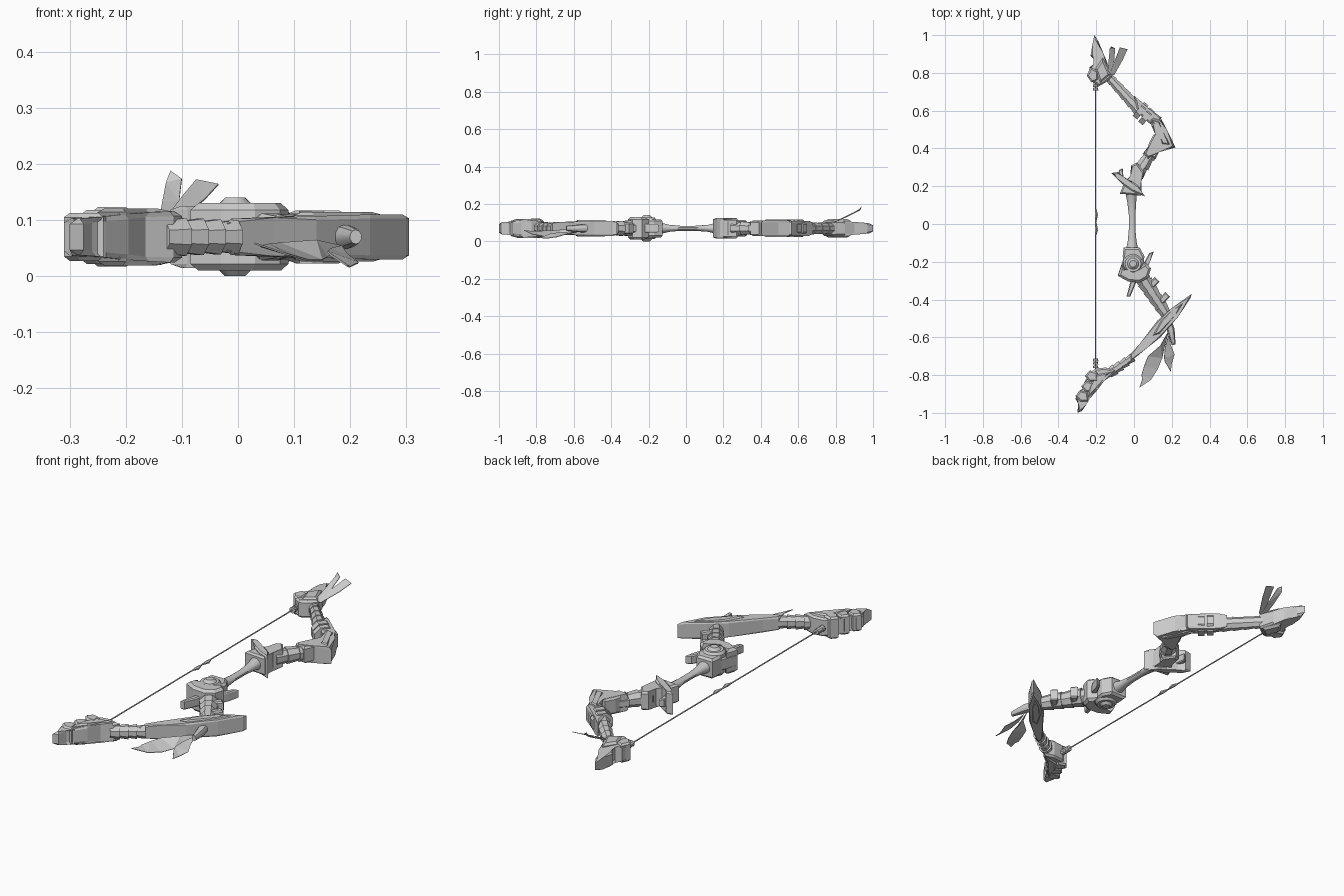
import bpy, bmesh, math
from mathutils import Vector

ZC = 0.07
mat = bpy.data.materials.new("plain grey")
mat.diffuse_color = (0.6, 0.6, 0.6, 1)


def add(name, bm, smooth=False):
    bmesh.ops.recalc_face_normals(bm, faces=bm.faces)
    me = bpy.data.meshes.new(name)
    bm.to_mesh(me)
    bm.free()
    me.materials.append(mat)
    ob = bpy.data.objects.new(name, me)
    bpy.context.collection.objects.link(ob)
    if smooth:
        bpy.context.view_layer.objects.active = ob
        ob.select_set(True)
        bpy.ops.object.shade_smooth_by_angle(angle=math.radians(35))
        ob.select_set(False)
    return ob


def plate(name, pts, half, bevel=0.008, end_half=None, axis=None):
    """Outline extruded symmetrically about ZC; thickness may taper along axis=(start, end)."""
    bm = bmesh.new()

    def h(p):
        if not axis:
            return half
        a, b = Vector(axis[0]), Vector(axis[1])
        t = (Vector(p) - a).dot(b - a) / (b - a).length_squared
        return half + (end_half - half) * min(1, max(0, t))
    lo = [bm.verts.new((x, y, ZC - h((x, y)))) for x, y in pts]
    hi = [bm.verts.new((x, y, ZC + h((x, y)))) for x, y in pts]
    n = len(pts)
    bm.faces.new(lo[::-1])
    bm.faces.new(hi)
    for i in range(n):
        j = (i + 1) % n
        bm.faces.new((lo[i], lo[j], hi[j], hi[i]))
    # chamfer only the rims of the two flat sides
    if bevel:
        rim = [e for e in bm.edges if (e.verts[0] in lo) == (e.verts[1] in lo)]
        bmesh.ops.bevel(bm, geom=rim, offset=bevel, segments=1, affect='EDGES', clamp_overlap=True)
    return add(name, bm)


def loft(name, stations, sides=8, smooth=False, z=ZC):
    """Stations (x, y, half width, half height) joined into a closed tube."""
    bm = bmesh.new()
    rings = []
    for i, (x, y, w, h) in enumerate(stations):
        a = Vector(stations[max(0, i - 1)][:2])
        b = Vector(stations[min(len(stations) - 1, i + 1)][:2])
        d = (b - a).normalized()
        ring = []
        for k in range(sides):
            t = 2 * math.pi * (k + 0.5) / sides
            c, s = math.cos(t) * 1.08, math.sin(t) * 1.08
            ring.append(bm.verts.new((x - d.y * w * c, y + d.x * w * c, z + h * s)))
        rings.append(ring)
    for r, q in zip(rings, rings[1:]):
        for k in range(sides):
            m = (k + 1) % sides
            bm.faces.new((r[k], r[m], q[m], q[k]))
    bm.faces.new(rings[0][::-1])
    bm.faces.new(rings[-1])
    return add(name, bm, smooth)


def bands(name, a, b, n, w0, w1, h0, h1):
    """Overlapping flared wraps along a straight limb."""
    a, b = Vector(a), Vector(b)
    for i in range(n):
        p, q = a.lerp(b, i / n), a.lerp(b, (i + 1.15) / n)
        t = i / max(1, n - 1)
        w, h = w0 + (w1 - w0) * t, h0 + (h1 - h0) * t
        loft(f"{name}_{i + 1}", [(p.x, p.y, w, h), (q.x, q.y, w * 0.76, h * 0.84)])


def disc(name, x, y, r, half, r_top, sides=20):
    bm = bmesh.new()
    rings = []
    for z, rad in ((-half, r_top), (-half + 0.012, r), (half - 0.012, r), (half, r_top)):
        rings.append([bm.verts.new((x + rad * math.cos(k * math.tau / sides),
                                    y + rad * math.sin(k * math.tau / sides), ZC + z))
                      for k in range(sides)])
    for r0, r1 in zip(rings, rings[1:]):
        for k in range(sides):
            m = (k + 1) % sides
            bm.faces.new((r0[k], r0[m], r1[m], r1[k]))
    bm.faces.new(rings[0][::-1])
    bm.faces.new(rings[-1])
    add(name, bm, True)


def feather(name, pts, thick=0.003):
    """Thin leaf through 3D outline points."""
    bm = bmesh.new()
    bm.faces.new([bm.verts.new(p) for p in pts])
    bmesh.ops.triangulate(bm, faces=bm.faces[:])
    ob = add(name, bm)
    ob.modifiers.new("thickness", 'SOLIDIFY').thickness = thick


# Grip
loft("grip", [(-.015, .17, .03, .03), (-.012, .12, .023, .018), (-.01, .05, .017, .013),
              (-.01, -.03, .017, .013), (-.01, -.09, .022, .018), (-.01, -.15, .034, .032)], 12, True)

# Upper guard
plate("upper_guard", [(-.12, .27), (-.09, .25), (-.06, .21), (-.01, .175), (.06, .145), (.045, .165),
                      (.025, .20), (-.01, .225), (-.06, .245), (-.085, .275)], .055)
plate("upper_guard_block", [(-.075, .16), (.04, .15), (.03, .225), (.055, .27), (.015, .325),
                            (-.015, .31), (-.012, .25), (-.05, .225)], .045)
plate("upper_guard_spike", [(-.085, .24), (-.055, .24), (-.06, .295), (-.08, .285)], .02, .004)

# Upper arm and elbow
bands("upper_arm_wrap", (.015, .255), (.105, .40), 3, .036, .036, .036, .036)
plate("arm_sleeve", [(.065, .37), (.115, .345), (.14, .40), (.155, .46), (.105, .475), (.08, .43)], .04)
plate("elbow", [(.08, .55), (.10, .57), (.145, .555), (.165, .495), (.22, .405), (.13, .39), (.075, .345),
                (.05, .375), (.105, .435), (.125, .475), (.095, .515)], .042, .010)
plate("elbow_ridge", [(.09, .555), (.135, .54), (.15, .485), (.19, .42), (.15, .425), (.135, .48),
                      (.11, .525)], .047, .005)
plate("elbow_back_plate", [(0, .68), (.03, .655), (.075, .615), (.145, .565), (.135, .53), (.085, .53),
                           (.035, .575), (.015, .61)], .040, .009)
for i, (x, y) in enumerate(((.035, .60), (.065, .57))):
    loft(f"elbow_collar_{i + 1}", [(x - .012, y + .010, .048, .046), (x + .012, y - .010, .048, .046)])

# Upper limb and tip
bands("upper_limb_wrap", (.03, .60), (-.145, .79), 5, .034, .026, .034, .030)
plate("upper_tip", [(-.21, 1.0), (-.19, .97), (-.17, .90), (-.14, .85), (-.115, .78), (-.15, .75),
                    (-.185, .73), (-.22, .755), (-.245, .785), (-.235, .83), (-.205, .84), (-.205, .88),
                    (-.23, .89), (-.22, .95)], .042, .009, .026, ((-.18, .80), (-.2, 1.0)))
plate("upper_tip_cheek", [(-.205, .82), (-.165, .88), (-.125, .79), (-.18, .745)], .05, .010)

# Upper feathers
feather("upper_feather_left", [(-.14, .79, .10), (-.135, .86, .13), (-.128, .93, .165), (-.12, .94, .187),
                               (-.10, .93, .172), (-.105, .86, .13), (-.115, .79, .10)])
feather("upper_feather_right", [(-.13, .79, .10), (-.10, .87, .14), (-.075, .935, .17),
                                (-.035, .925, .162), (-.06, .87, .135), (-.105, .79, .10)])

# Lower joint
disc("lower_joint", -.005, -.21, .052, .058, .042)
disc("lower_joint_cap", -.005, -.21, .03, .070, .018)
plate("joint_collar", [(-.055, -.125), (.03, -.125), (.055, -.17), (.05, -.23), (-.05, -.23), (-.06, -.17)],
      .048, .010)
plate("joint_crescent", [(-.085, -.275), (-.065, -.215), (-.045, -.25), (-.005, -.27), (.04, -.25),
                         (.055, -.20), (.09, -.235), (.075, -.285), (.03, -.31), (-.03, -.305)], .060, .012)
plate("joint_spike_lower", [(-.04, -.385), (-.015, -.29), (.015, -.30), (-.02, -.385)], .022, .005)
plate("joint_spike_right", [(.04, -.23), (.08, -.155), (.105, -.145), (.085, -.20), (.06, -.25)], .022, .005)
plate("joint_spike_left", [(-.085, -.27), (-.055, -.18), (-.04, -.19), (-.05, -.25)], .03, .006)

# Lower arm
bands("lower_arm_wrap", (.03, -.265), (.165, -.47), 5, .046, .036, .044, .036)
for i, (x, y) in enumerate(((.06, -.34), (.115, -.42))):
    plate(f"arm_fin_{i + 1}", [(x, y), (x + .01, y - .035), (x + .075, y + .035), (x + .05, y + .06)],
          .030, .006)

# Long blade of the lower limb
plate("lower_blade", [(.305, -.37), (.30, -.39), (.235, -.49), (.14, -.60), (.065, -.66), (-.02, -.73),
                      (-.02, -.69), (.03, -.635), (.125, -.51), (.20, -.445)],
      .032, .008, .040, ((0, -.7), (.15, -.52)))
plate("blade_raised_panel", [(.262, -.415), (.22, -.48), (.135, -.58), (.10, -.59), (.145, -.51), (.205, -.455)],
      .044, .006)
loft("feather_holder", [(.16, -.47, .022, .02), (.195, -.56, .02, .02), (.21, -.64, .010, .012)],
     10, True)

# Lower feathers
feather("lower_feather_long", [(.185, -.565, .055), (.14, -.645, .065), (.075, -.70, .06), (.055, -.75, .058),
                               (.04, -.80, .055), (.045, -.82, .055), (.03, -.865, .06), (.09, -.825, .04),
                               (.125, -.77, .03), (.15, -.71, .03), (.16, -.66, .035)])
feather("lower_feather_short", [(.185, -.585, .055), (.165, -.65, .05), (.16, -.71, .045), (.165, -.73, .04),
                                (.195, -.78, .02), (.20, -.74, .018), (.215, -.69, .025), (.195, -.64, .04)])

# Lower limb and tip
bands("lower_limb_wrap", (-.005, -.705), (-.13, -.79), 4, .024, .030, .030, .034)
plate("lower_tip", [(-.10, -.775), (-.115, -.80), (-.165, -.825), (-.195, -.88), (-.235, -.925),
                    (-.26, -.95), (-.275, -.99), (-.30, -1.0), (-.285, -.95), (-.31, -.925), (-.295, -.89),
                    (-.26, -.875), (-.265, -.84), (-.235, -.81), (-.24, -.79), (-.20, -.765),
                    (-.15, -.76)], .046, .009, .032, ((-.15, -.8), (-.29, -.98)))
plate("lower_tip_cheek", [(-.11, -.78), (-.165, -.815), (-.20, -.875), (-.25, -.925), (-.235, -.86),
                          (-.205, -.80)], .051, .007)

# Flared scales on both tips
for i, (x, y) in enumerate(((-.235, -.80), (-.255, -.855), (-.285, -.905))):
    plate(f"lower_scale_{i + 1}", [(x + .045, y - .035), (x + .04, y + .015), (x, y + .025), (x - .025, y - .005),
                                   (x, y - .035)], .053 - .005 * i, .008)
plate("upper_scale", [(-.25, .785), (-.225, .75), (-.19, .76), (-.19, .81), (-.23, .83)], .046, .008)

# String with end knots and centre wrap
loft("string", [(-.203, .76, .003, .003), (-.203, -.77, .003, .003)], 6)
for side, y in (("upper", .715), ("lower", -.755)):
    for i in range(3):
        loft(f"{side}_string_knot_{i + 1}", [(-.203, y + .018 * i - .008, .014, .014),
                                             (-.203, y + .018 * i + .007, .012, .012)], 10, True)
loft("string_wrap_upper", [(-.203, .08, .003, .003), (-.198, .05, .009, .008), (-.203, .01, .003, .003)], 6)
loft("string_wrap_lower", [(-.203, .01, .003, .003), (-.198, -.03, .009, .008), (-.203, -.06, .003, .003)], 6)
